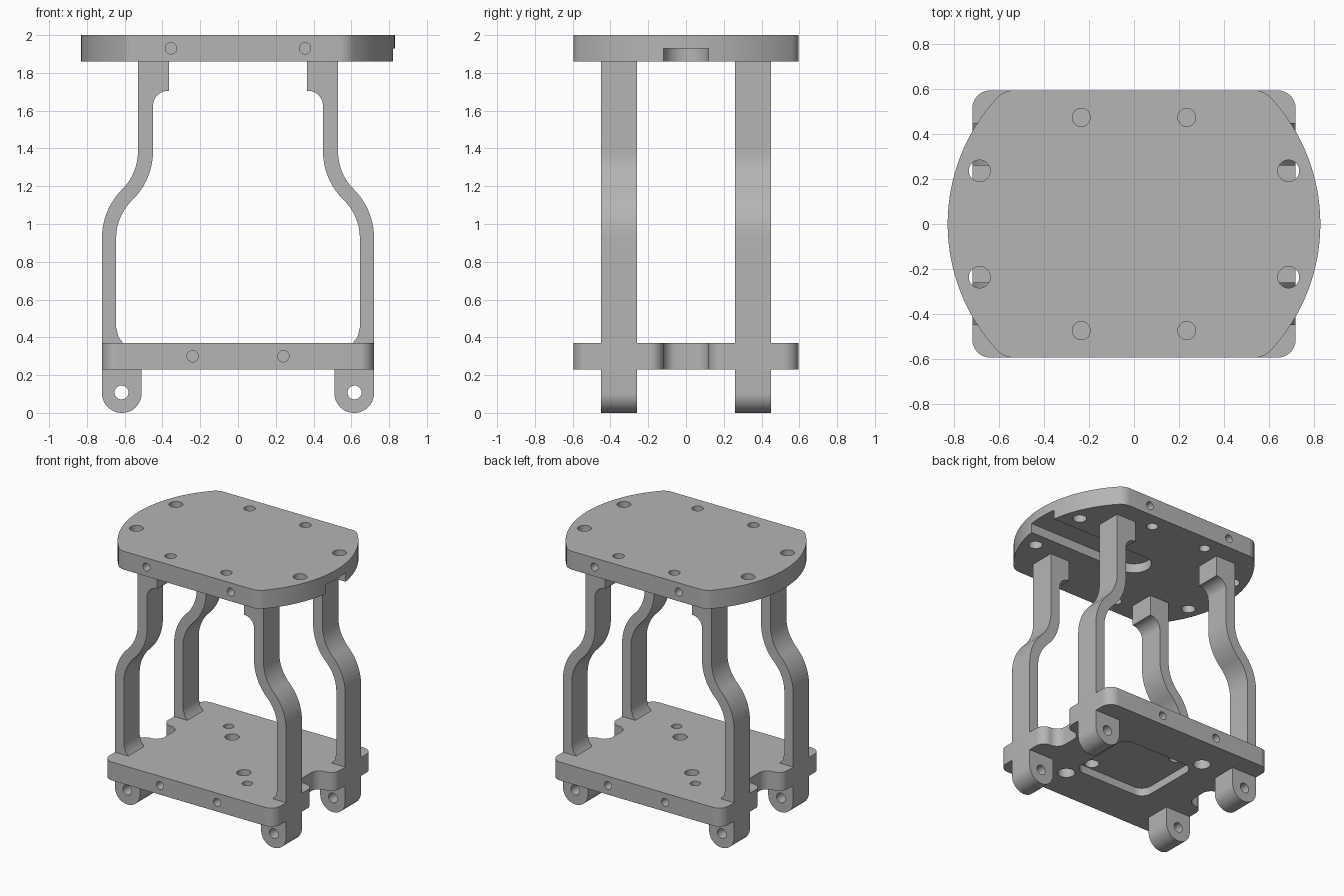
import bpy, bmesh, math
from mathutils import Vector

cube = bpy.data.objects.get("Cube")
if cube:
    bpy.data.objects.remove(cube, do_unlink=True)

grey = bpy.data.materials.new("light_grey")
grey.use_nodes = True
grey.diffuse_color = (0.46, 0.46, 0.46, 1)
grey.node_tree.nodes["Principled BSDF"].inputs["Base Color"].default_value = (0.46, 0.46, 0.46, 1)


def rounded(corners, steps=10):
    """Polygon from (u, v, radius) corners, each corner filleted."""
    out = []
    for i, (u, v, r) in enumerate(corners):
        p = Vector((u, v))
        if r == 0:
            out.append(p)
            continue
        a = (Vector(corners[i - 1][:2]) - p).normalized()
        b = (Vector(corners[(i + 1) % len(corners)][:2]) - p).normalized()
        half = a.angle(b) / 2
        centre = p + (a + b).normalized() * r / math.sin(half)
        start = p + a * r / math.tan(half) - centre
        end = p + b * r / math.tan(half) - centre
        out += [centre + start.lerp(end, k / steps).normalized() * r for k in range(steps + 1)]
    return [p for i, p in enumerate(out) if (p - out[i - 1]).length > 1e-4]


def circle(u, v, r, n=32):
    return [Vector((u + r * math.cos(math.tau * k / n), v + r * math.sin(math.tau * k / n)))
            for k in range(n)]


def extrude(name, outline, lo, hi, axis="Z"):
    """Prism of an outline along z, or along y for an outline in x and z."""
    place = (lambda p, w: (p.x, p.y, w)) if axis == "Z" else (lambda p, w: (p.x, w, p.y))
    bm = bmesh.new()
    low = [bm.verts.new(place(p, lo)) for p in outline]
    high = [bm.verts.new(place(p, hi)) for p in outline]
    bm.faces.new(low)
    bm.faces.new(high)
    for i in range(len(low)):
        bm.faces.new((low[i - 1], low[i], high[i], high[i - 1]))
    bmesh.ops.recalc_face_normals(bm, faces=bm.faces)
    mesh = bpy.data.meshes.new(name)
    bm.to_mesh(mesh)
    bm.free()
    obj = bpy.data.objects.new(name, mesh)
    bpy.context.collection.objects.link(obj)
    return obj


def finish(obj, cutters=()):
    """Cut the holes, then colour and shade the part."""
    for c in cutters:
        mod = obj.modifiers.new("cut", "BOOLEAN")
        mod.operation = "DIFFERENCE"
        mod.solver = "EXACT"
        mod.object = c
    if cutters:
        bpy.context.view_layer.update()
        mesh = bpy.data.meshes.new_from_object(
            obj.evaluated_get(bpy.context.evaluated_depsgraph_get()))
        obj.modifiers.clear()
        obj.data = mesh
        for c in cutters:
            bpy.data.objects.remove(c, do_unlink=True)
    obj.data.materials.clear()
    obj.data.materials.append(grey)
    bpy.ops.object.select_all(action="DESELECT")
    obj.select_set(True)
    bpy.context.view_layer.objects.active = obj
    bpy.ops.object.shade_smooth_by_angle(angle=math.radians(30))


def hole(x, y, r, lo, hi, axis="Z"):
    return extrude("hole_cutter", circle(x, y, r), lo, hi, axis)


HALF_Y = 0.595
SIGNS = [(sx, sy) for sx in (1, -1) for sy in (1, -1)]


def edge_holes(x, z):
    """Blind screw holes in the front and back edges."""
    return [hole(sx * x, z, 0.03, sy * HALF_Y - 0.12, sy * HALF_Y + 0.12, "Y") for sx, sy in SIGNS]


# Top plate: a disc cut flat at front and back, with eased corners
R, F = 0.83, 0.1
cy = HALF_Y - F
cx = math.sqrt((R - F) ** 2 - cy ** 2)
turn = math.atan2(cy, cx)
quarter = [Vector((math.cos(turn * k / 16), math.sin(turn * k / 16))) * R for k in range(17)]
for k in range(1, 9):
    a = turn + (math.pi / 2 - turn) * k / 8
    quarter.append(Vector((cx + F * math.cos(a), cy + F * math.sin(a))))
half = quarter + [Vector((-p.x, p.y)) for p in reversed(quarter)]
outline = half + [-p for p in half[1:-1]]
# the second half starts just past the shared side points
top_plate = extrude("top_plate", outline, 1.86, 2.0)
cuts = edge_holes(0.355, 1.93)
for sx, sy in SIGNS:
    cuts.append(hole(sx * 0.235, sy * 0.475, 0.04, 1.8, 2.1))
    cuts.append(hole(sx * 0.688, sy * 0.237, 0.048, 1.8, 2.1))
# Round-ended cable slot in the underside, open at the +x end
slot = rounded([(-0.12, -0.12, 0.119), (1, -0.12, 0), (1, 0.12, 0), (-0.12, 0.12, 0.119)])
cuts.append(extrude("slot_cutter", slot, 1.8, 1.93))
finish(top_plate, cuts)

# Bottom plate: rounded rectangle with a soft notch in each side
side = [(0.72, -HALF_Y, 0.08), (0.72, -0.12, 0.07), (0.58, -0.12, 0.07),
        (0.58, 0.12, 0.07), (0.72, 0.12, 0.07), (0.72, HALF_Y, 0.08)]
plate = rounded(side + [(-x, -y, r) for x, y, r in side])
bottom_plate = extrude("bottom_plate", plate, 0.23, 0.37)
cuts = edge_holes(0.24, 0.3)
for s in (1, -1):
    cuts.append(hole(s * 0.2, s * -0.215, 0.05, 0.1, 0.5))
    cuts.append(hole(s * 0.32, s * -0.345, 0.036, 0.1, 0.5))
    cuts.append(hole(s * 0.32, s * -0.345, 0.06, 0.1, 0.3))
# Shallow pocket in the underside
pocket = rounded([(sx * 0.31, sy * 0.27, 0.08) for sx, sy in ((1, 1), (-1, 1), (-1, -1), (1, -1))])
cuts.append(extrude("pocket_cutter", pocket, 0.1, 0.29))
finish(bottom_plate, cuts)

# Four S-shaped legs, each with a round drilled foot below the plate
leg_profile = [(0.365, 1.86, 0), (0.53, 1.86, 0), (0.53, 1.269, 0.28), (0.72, 1.074, 0.36),
               (0.72, 0.37, 0), (0.608, 0.37, 0), (0.632, 0.4, 0), (0.645, 0.45, 0),
               (0.645, 1.041, 0.28), (0.45, 1.236, 0.36), (0.45, 1.705, 0.08), (0.365, 1.705, 0)]
foot_profile = [(0.51, 0.23, 0), (0.51, 0, 0.104), (0.72, 0, 0.104), (0.72, 0.23, 0)]
for sx, sy in SIGNS:
    tag = ("back_" if sy > 0 else "front_") + ("left" if sx > 0 else "right")
    lo, hi = sorted((sy * 0.26, sy * 0.45))
    mirror = lambda prof: rounded([(sx * x, z, r) for x, z, r in prof], 14)
    finish(extrude(tag + "_leg", mirror(leg_profile), lo, hi, "Y"))
    foot = extrude(tag + "_foot", mirror(foot_profile), lo, hi, "Y")
    finish(foot, [hole(sx * 0.617, 0.108, 0.037, lo - 0.1, hi + 0.1, "Y")])
